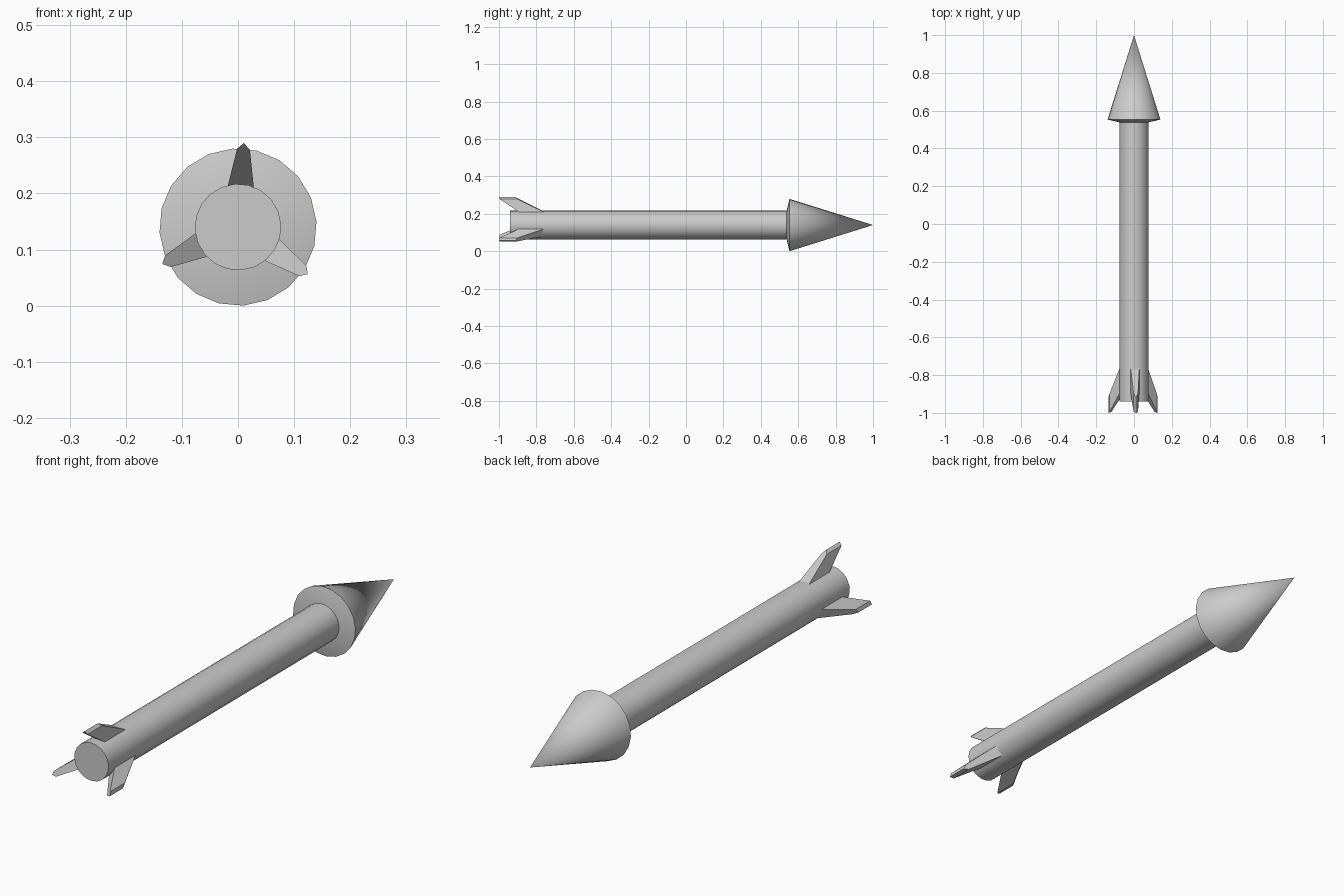
import bpy, bmesh
from math import sin, cos, radians, pi

if "Cube" in bpy.data.objects:
    bpy.data.objects.remove(bpy.data.objects["Cube"])

AXIS_Z = 0.14      # height of the rocket's long axis
TURN = 4           # whole model is rolled a few degrees
SIDES = 20


def finish(name, bm, smooth):
    bmesh.ops.recalc_face_normals(bm, faces=bm.faces)
    mesh = bpy.data.meshes.new(name)
    bm.to_mesh(mesh)
    bm.free()
    obj = bpy.data.objects.new(name, mesh)
    bpy.context.collection.objects.link(obj)
    obj.location.z = AXIS_Z
    if smooth:
        bpy.ops.object.select_all(action='DESELECT')
        obj.select_set(True)
        bpy.context.view_layer.objects.active = obj
        bpy.ops.object.shade_smooth_by_angle(angle=radians(40))
    return obj


def lathe(name, profile):
    """Turn (radius, y) points around the y axis; close both ends."""
    bm = bmesh.new()
    rings = []
    for r, y in profile:
        if r == 0:
            rings.append([bm.verts.new((0, y, 0))] * SIDES)
        else:
            angles = [radians(TURN) + 2 * pi * i / SIDES for i in range(SIDES)]
            rings.append([bm.verts.new((r * cos(a), y, r * sin(a))) for a in angles])
    for a, b in zip(rings, rings[1:]):
        for i in range(SIDES):
            j = (i + 1) % SIDES
            bm.faces.new(dict.fromkeys((a[i], a[j], b[j], b[i])))
    for ring in (rings[0], rings[-1]):
        if ring[0] != ring[1]:
            bm.faces.new(ring)
    return finish(name, bm, True)


def fin(name, degrees):
    """Swept, tapered fin with a ridged tip, pointing out at the given angle."""
    a = radians(degrees)
    # (sideways, outward, leading y, trailing y)
    section = [(-0.024, 0.068, -0.752, -0.888), (-0.0115, 0.139, -0.90, -0.995),
               (0, 0.150, -0.915, -1.0),
               (0.0115, 0.139, -0.90, -0.995), (0.024, 0.068, -0.752, -0.888)]
    bm = bmesh.new()

    def loop(k):
        return [bm.verts.new((p[1] * cos(a) - p[0] * sin(a), p[k],
                              p[1] * sin(a) + p[0] * cos(a))) for p in section]
    lead, trail = loop(2), loop(3)
    bm.faces.new(lead)
    bm.faces.new(trail)
    for i in range(5):
        j = (i + 1) % 5
        bm.faces.new((lead[i], lead[j], trail[j], trail[i]))
    return finish(name, bm, False)


# Long tube
lathe("body_tube", [(0.077, -0.94), (0.077, 0.56)])

# Pointed nose with a slightly dished underside
lathe("nose_cone", [(0.076, 0.538), (0.1402, 0.553), (0, 1.0)])

# Three tail fins
for n in range(3):
    fin(f"tail_fin_{n + 1}", 90 - TURN + 120 * n)
